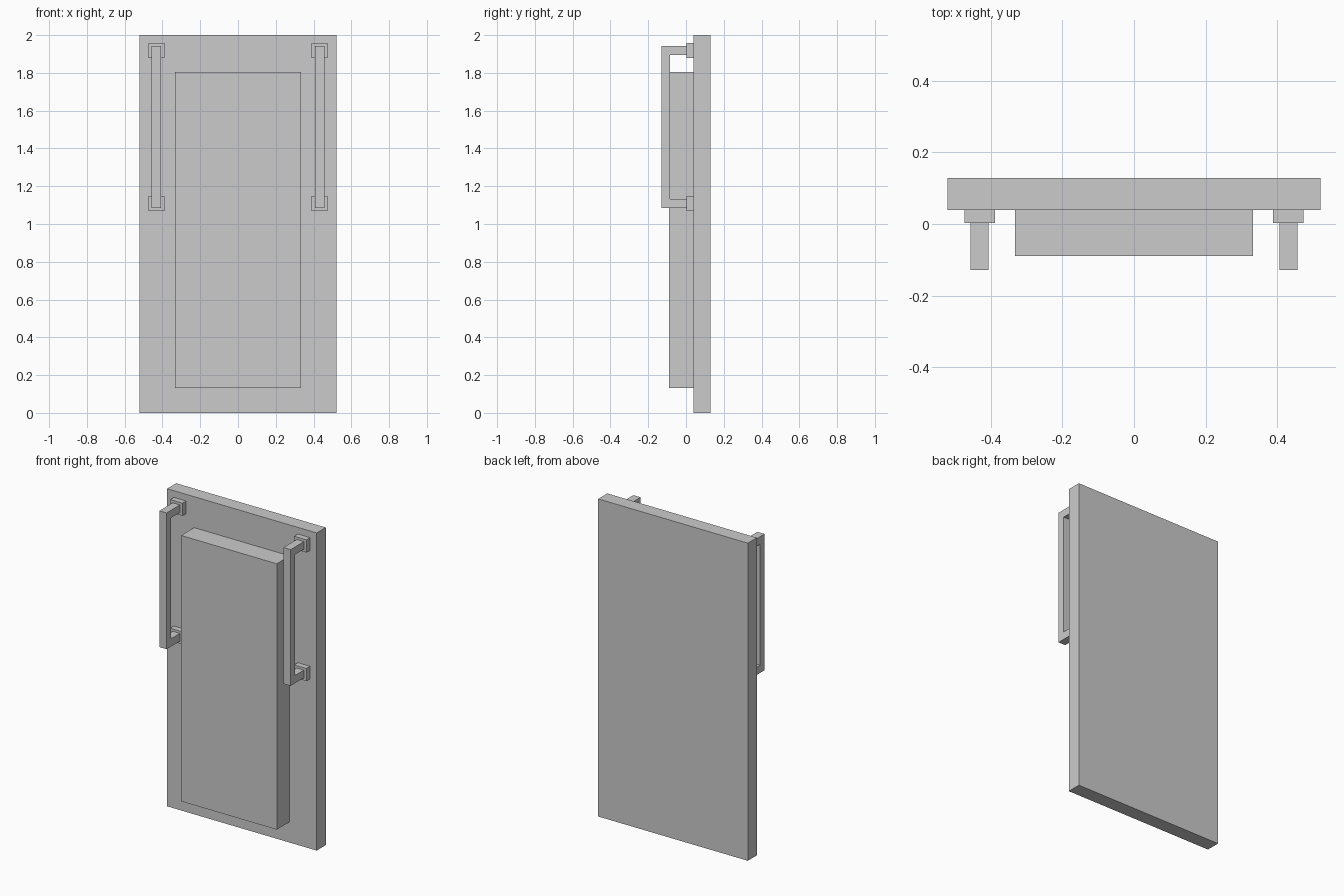
import bpy, bmesh

if "Cube" in bpy.data.objects:
    bpy.data.objects.remove(bpy.data.objects["Cube"])


def make_object(name, bm):
    bmesh.ops.recalc_face_normals(bm, faces=bm.faces[:])
    mesh = bpy.data.meshes.new(name)
    bm.to_mesh(mesh)
    bm.free()
    obj = bpy.data.objects.new(name, mesh)
    bpy.context.collection.objects.link(obj)
    return obj


def box(name, x, y, z):
    """Box from (min, max) ranges."""
    bm = bmesh.new()
    bmesh.ops.create_cube(bm, size=1)
    for v in bm.verts:
        v.co = [r[0] if c < 0 else r[1] for c, r in zip(v.co, (x, y, z))]
    return make_object(name, bm)


def extrude_yz(name, profile, x):
    """Closed (y, z) outline extruded along x."""
    bm = bmesh.new()
    face = bm.faces.new([bm.verts.new((x[0], y, z)) for y, z in profile])
    side = bmesh.ops.extrude_face_region(bm, geom=[face])
    verts = [g for g in side["geom"] if isinstance(g, bmesh.types.BMVert)]
    bmesh.ops.translate(bm, verts=verts, vec=(x[1] - x[0], 0, 0))
    # keep both end caps so the bar is a closed solid
    if not face.is_valid or any(len(e.link_faces) < 2 for e in bm.edges):
        bmesh.ops.holes_fill(bm, edges=bm.edges[:], sides=0)
    return make_object(name, bm)


# Back board and raised front panel
box("back_board", (-0.521, 0.521), (0.039, 0.129), (0, 2))
box("front_panel", (-0.333, 0.333), (-0.09, 0.039), (0.131, 1.805))

# Pair of C-shaped handles with square mounts
handle_profile = [
    (0.003, 1.942), (-0.129, 1.942), (-0.129, 1.084), (0.003, 1.084),
    (0.003, 1.133), (-0.084, 1.133), (-0.084, 1.894), (0.003, 1.894),
]
for label, s in (("left", -1), ("right", 1)):
    extrude_yz(f"{label}_handle", handle_profile, sorted((s * 0.407, s * 0.457)))
    for level, z in (("upper", 1.918), ("lower", 1.108)):
        box(f"{label}_{level}_mount", sorted((s * 0.389, s * 0.474)),
            (0.003, 0.039), (z - 0.04, z + 0.04))
